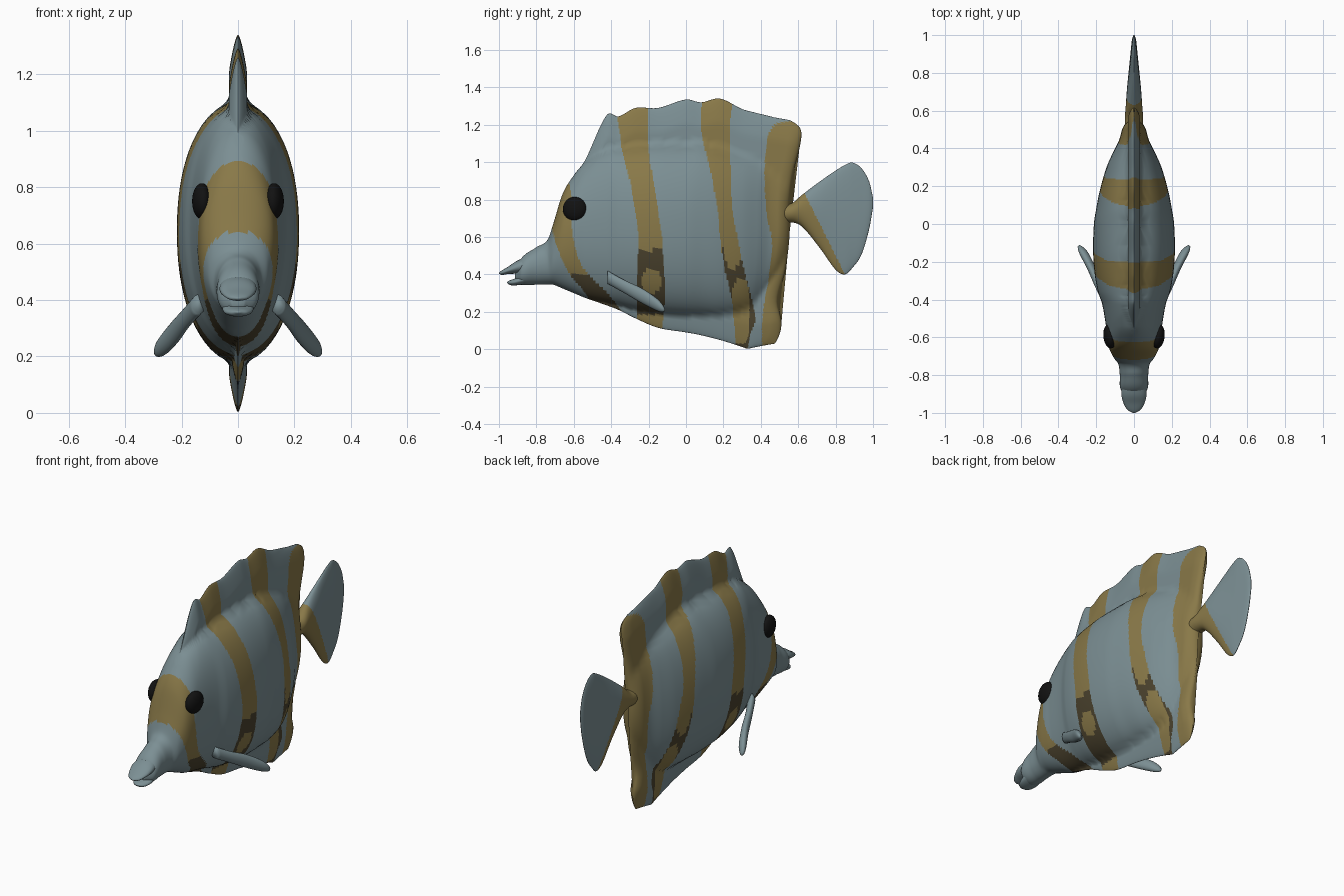
import bpy, bmesh, math
from mathutils import Vector

if "Cube" in bpy.data.objects:
    bpy.data.objects.remove(bpy.data.objects["Cube"])


def material(name, rgb):
    m = bpy.data.materials.new(name)
    m.diffuse_color = (*rgb, 1)
    m.use_nodes = True
    m.node_tree.nodes["Principled BSDF"].inputs["Base Color"].default_value = m.diffuse_color
    return m


GREY = material("blue grey skin", (0.20, 0.275, 0.295))
OCHRE = material("ochre stripe", (0.25, 0.19, 0.065))
DARK = material("dark brown stripe", (0.07, 0.055, 0.027))
BLACK = material("eye black", (0.006, 0.006, 0.006))


def interp(table, x):
    """Smooth interpolation through rows (x, value, value...)."""
    n = len(table)
    x = min(max(x, table[0][0]), table[-1][0])
    i = max(k for k in range(n - 1) if table[k][0] <= x)
    a, b = table[i], table[i + 1]
    p, q = table[max(i - 1, 0)], table[min(i + 2, n - 1)]
    h = b[0] - a[0]
    t = (x - a[0]) / h
    out = []
    for c in range(1, len(a)):
        ma = (b[c] - p[c]) / (b[0] - p[0]) * h
        mb = (q[c] - a[c]) / (q[0] - a[0]) * h
        out.append((2*t**3 - 3*t*t + 1) * a[c] + (t**3 - 2*t*t + t) * ma
                   + (3*t*t - 2*t**3) * b[c] + (t**3 - t*t) * mb)
    return out


def build(name, rings, mats, rule=None):
    """Skin a list of closed rings and colour the faces by a rule."""
    bm = bmesh.new()
    loops = [[bm.verts.new(p) for p in ring] for ring in rings]
    n = len(loops[0])
    for a, b in zip(loops, loops[1:]):
        for j in range(n):
            k = (j + 1) % n
            bm.faces.new((a[j], a[k], b[k], b[j]))
    bm.faces.new(loops[0])
    bm.faces.new(loops[-1])
    bmesh.ops.recalc_face_normals(bm, faces=bm.faces)
    for f in bm.faces:
        f.smooth = True
        if rule:
            c = f.calc_center_median()
            f.material_index = rule(c.y, c.z)
    me = bpy.data.meshes.new(name)
    bm.to_mesh(me)
    bm.free()
    for m in mats:
        me.materials.append(m)
    ob = bpy.data.objects.new(name, me)
    bpy.context.collection.objects.link(ob)
    return ob


# Body outline: y, fin top, fin bottom, half width, flesh top, flesh bottom
BODY = [
    (-.915, .41, .37, .02, .41, .37), (-.88, .487, .345, .068, .487, .345),
    (-.80, .545, .345, .074, .545, .345), (-.74, .585, .347, .082, .585, .347),
    (-.71, .67, .345, .105, .67, .345), (-.66, .83, .325, .13, .83, .325),
    (-.60, .93, .30, .142, .93, .30), (-.54, 1.01, .275, .148, 1.0, .275),
    (-.425, 1.25, .235, .168, 1.07, .25), (-.36, 1.245, .21, .19, 1.08, .235),
    (-.27, 1.29, .165, .207, 1.09, .21), (-.15, 1.29, .115, .216, 1.1, .19),
    (0, 1.335, .09, .212, 1.1, .18), (.08, 1.32, .075, .2, 1.1, .18),
    (.18, 1.34, .05, .18, 1.08, .18), (.30, 1.285, .015, .145, 1.04, .2),
    (.38, 1.265, .003, .11, 1.0, .23), (.45, 1.25, .01, .075, .95, .3),
    (.555, 1.225, .03, .05, .86, .5)]
# Rear edge of the body and fins: z, y
REAR = [(0, .42), (.03, .475), (.13, .51), (.26, .49), (.42, .53), (.6, .553),
        (.8, .555), (.93, .57), (1.12, .615), (1.19, .605), (1.24, .53)]


def body_ring(y0, m=56):
    top, bot, w, ft, fb = interp(BODY, y0)
    mid, half = (top + bot) / 2, (top - bot) / 2
    s = min(max((y0 - .25) / .3, 0), 1)
    end = math.sqrt(max(1 - (max(y0 - .49, 0) / .0655) ** 2, .001))
    ring = []
    for j in range(2 * m):
        a = math.pi * j / m
        z = mid - half * math.cos(a)
        q = abs((z - (ft + fb) / 2) / ((ft - fb) / 2))
        flesh = w * max(1 - q ** 2.2, 0) ** .5
        d = min(z - bot, top - z)
        fin = .032 * min(max(d, 0) / .13, 1) ** .65
        x = (flesh ** 3 + fin ** 3) ** (1 / 3) * end
        y = y0 + s * s * (3 - 2 * s) * (interp(REAR, z)[0] - .555)
        ring.append((x if j < m else -x, y, z))
    return ring


# Stripe edges: z, front y, back y
EYE_BAND = [(.2, -.48, -.34), (.315, -.55, -.435), (.39, -.615, -.515), (.475, -.66, -.57),
            (.61, -.71, -.605), (.69, -.718, -.61), (.76, -.688, -.605), (.89, -.66, -.625)]
FRONT_BAND = [(.1, -.265, -.13), (.3, -.265, -.11), (.53, -.255, -.125), (.62, -.255, -.13),
              (.85, -.29, -.165), (1.06, -.34, -.2), (1.3, -.375, -.205)]
MIDDLE_BAND = [(0, .265, .33), (.08, .262, .345), (.15, .255, .37), (.26, .245, .355),
               (.42, .21, .31), (.53, .19, .29), (.74, .17, .25), (.96, .13, .24),
               (1.17, .08, .235), (1.34, .085, .25)]
REAR_BAND = [(0, .405), (.18, .41), (.37, .44), (.58, .46), (.69, .435), (.9, .42),
             (1.09, .43), (1.17, .45), (1.215, .52), (1.225, .7)]


def oval(y, z, cy, cz, ry, rz, p=2):
    return abs((y - cy) / ry) ** p + abs((z - cz) / rz) ** p < 1


def inside(table, y, z):
    a, b = interp(table, z)
    return a < y < b


def body_colour(y, z):
    if y < -.3 and z < .89:
        a, b = interp(EYE_BAND, z)
        if (a < y or z > .76) and y < b:
            return 1 if z > .40 else 2
    if y < 0 and inside(FRONT_BAND, y, z):
        light = z > .53 or z < .185 or oval(y, z, -.185, .365, .055, .068)
        return 1 if light else 2
    if inside(MIDDLE_BAND, y, z):
        light = (z > .53 or oval(y, z, .25, .53, .048, .1)
                 or oval(y, z, .292, .2, .047, .17, 3.5))
        return 1 if light else 2
    if y > interp(REAR_BAND, z)[0]:
        return 1
    return 0


SKIN = [GREY, OCHRE, DARK]
build("body", [body_ring(-.915 + 1.47 * i / 300) for i in range(301)], SKIN, body_colour)

# Tail fin: y, top, bottom, half width
TAIL = [(.48, .78, .66, .045), (.56, .778, .678, .048), (.62, .825, .655, .044),
        (.72, .90, .535, .037), (.80, .955, .425, .029), (.85, .985, .40, .024),
        (.89, .998, .435, .02), (.94, .965, .51, .015), (.98, .895, .645, .01),
        (1.0, .81, .76, .003)]


def tail_ring(y, n=80):
    top, bot, w = interp(TAIL, y)
    return [(w * math.sin(2 * math.pi * j / n), y,
             (top + bot) / 2 - (top - bot) / 2 * math.cos(2 * math.pi * j / n))
            for j in range(n)]


build("tail_fin", [tail_ring(.48 + .52 * i / 110) for i in range(111)], SKIN,
      lambda y, z: 1 if y < .65 + (.8 - z) * .5 else 0)


def pod(name, spine, mat, steps=24, n=20):
    """Rounded loft: spine rows are (t, x, y, z, x radius, z radius)."""
    rings = []
    for i in range(steps + 1):
        x, y, z, rx, rz = interp(spine, i / steps)
        rings.append([(x + rx * math.cos(2 * math.pi * j / n), y,
                       z + rz * math.sin(2 * math.pi * j / n)) for j in range(n)])
    return build(name, rings, [mat])


# Lips
pod("upper_lip", [(0, 0, -1, .406, .006, .003), (.15, 0, -.985, .409, .034, .012),
                  (.4, 0, -.95, .422, .055, .02), (.7, 0, -.905, .438, .066, .034),
                  (1, 0, -.85, .45, .062, .045)], GREY)
pod("lower_lip", [(0, 0, -.957, .357, .006, .003), (.2, 0, -.94, .356, .034, .013),
                  (.55, 0, -.905, .362, .052, .02), (1, 0, -.84, .385, .058, .035)], GREY)

for side, label in ((1, "left"), (-1, "right")):
    # Paddle shaped side fins
    pod(label + "_side_fin",
        [(0, side * .14, -.42, .385, .025, .035), (.3, side * .185, -.33, .335, .022, .035),
         (.6, side * .225, -.235, .285, .024, .04), (.85, side * .268, -.15, .235, .024, .032),
         (.96, side * .285, -.12, .215, .013, .016), (1, side * .288, -.112, .21, .002, .003)],
        GREY)
    # Eyes
    bpy.ops.mesh.primitive_uv_sphere_add(segments=32, ring_count=16, radius=1,
                                         location=(side * .128, -.595, .75))
    eye = bpy.context.object
    eye.name = label + "_eye"
    eye.scale = (.034, .064, .064)
    eye.rotation_euler = (0, 0, side * -.12)
    eye.data.materials.append(BLACK)
    bpy.ops.object.shade_smooth()
